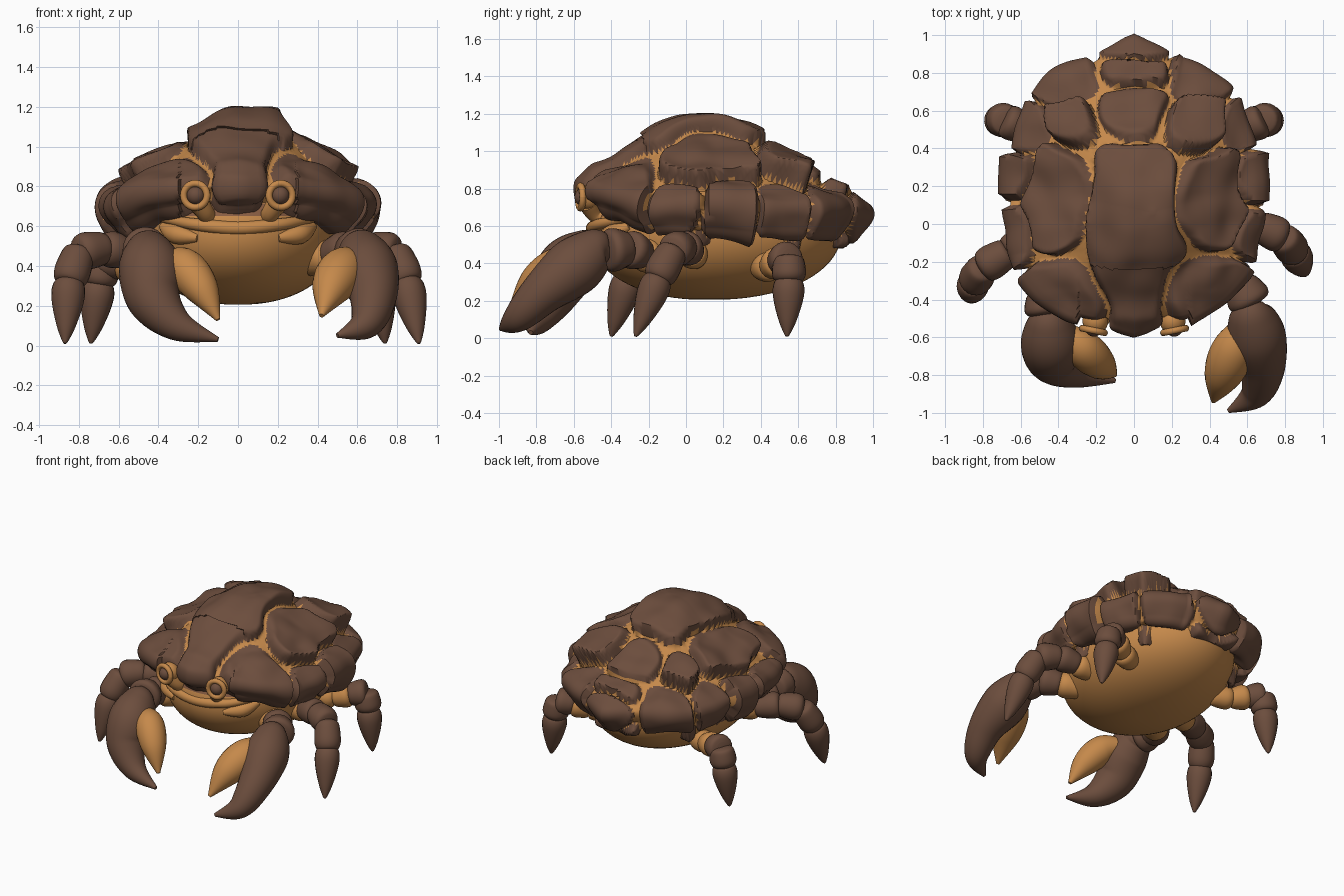
import bpy, bmesh
from math import sin, cos, pi, radians
from mathutils import Vector, Matrix, noise

cube = bpy.data.objects.get("Cube")
if cube:
    bpy.data.objects.remove(cube)


def material(name, rgb):
    m = bpy.data.materials.new(name)
    m.use_nodes = True
    m.diffuse_color = (*rgb, 1)
    m.node_tree.nodes["Principled BSDF"].inputs["Base Color"].default_value = (*rgb, 1)
    return m


MATS = [material("shell_brown", (0.15, 0.075, 0.047)),
        material("skin_tan", (0.56, 0.25, 0.07)),
        material("face_brown", (0.25, 0.11, 0.055))]
DARK, TAN, FACE = range(3)


def finish(name, bm):
    bmesh.ops.recalc_face_normals(bm, faces=bm.faces)
    mesh = bpy.data.meshes.new(name)
    bm.to_mesh(mesh)
    bm.free()
    for m in MATS:
        mesh.materials.append(m)
    mesh.shade_smooth()
    mesh.set_sharp_from_angle(angle=radians(50))
    ob = bpy.data.objects.new(name, mesh)
    bpy.context.collection.objects.link(ob)
    return ob


def spline(pts, steps):
    """Catmull-Rom curve through points of any dimension."""
    p = [Vector(q) for q in pts]
    p = [p[0]] + p + [p[-1]]
    out = []
    for a, b, c, d in zip(p, p[1:], p[2:], p[3:]):
        for k in range(steps):
            t = k / steps
            out.append(0.5 * (2 * b + (c - a) * t + (2 * a - 5 * b + 4 * c - d) * t * t
                              + (3 * b - a - 3 * c + d) * t ** 3))
    return out + [p[-1]]


def skin(bm, rings, mat):
    """Bridge rings of points into a closed skin with capped ends."""
    rings = [[bm.verts.new(co) for co in ring] for ring in rings]
    faces = [bm.faces.new(rings[0]), bm.faces.new(rings[-1])]
    n = len(rings[0])
    for r, s in zip(rings, rings[1:]):
        for i in range(n):
            j = (i + 1) % n
            faces.append(bm.faces.new((r[i], r[j], s[j], s[i])))
    for f in faces:
        f.material_index = mat


def tube(bm, pts, mat, sides=20, steps=6):
    """Sweep circles along points given as x, y, z, radius."""
    path = spline(pts, steps)
    side = Vector((0.3, 1, 0.2))
    rings = []
    for i, p in enumerate(path):
        tan = (path[min(i + 1, len(path) - 1)] - path[max(i - 1, 0)]).xyz.normalized()
        side = (side - tan * side.dot(tan)).normalized()
        up = tan.cross(side)
        r = max(p.w, 0.004)
        rings.append([p.xyz + r * (side * cos(2 * pi * k / sides) + up * sin(2 * pi * k / sides))
                      for k in range(sides)])
    skin(bm, rings, mat)


def limb(bm, joints, tan_count, pointed):
    """Chain of bulging segments, the first few in skin colour."""
    joints = [Vector(j) for j in joints]
    last = len(joints) - 2
    for i, (a, b) in enumerate(zip(joints, joints[1:])):
        tip = pointed and i == last
        shape = ((-.05, .6), (.03, .9), (.2, 1), (.45, .85), (.75, .52), (.95, .2), (1, .08)) \
            if tip else ((-.1, .5), (.02, .85), (.35, 1), (.75, 1.05), (1, .88), (1.1, .5))
        pts = []
        for t, s in shape:
            p = a.lerp(b, t)
            p.w = s * (a.w if tip else a.w + (b.w - a.w) * min(max(t, 0), 1))
            pts.append(p)
        tube(bm, pts, TAN if i < tan_count else DARK)


# Body: flattened belly below, fuller walls above
bm = bmesh.new()
rings = []
for k in range(1, 36):
    a = -pi / 2 + pi * k / 36
    r = cos(a) ** (0.4 if a > 0 else 0.9)
    z = 0.56 + sin(a) * (0.27 if a > 0 else 0.355)
    rings.append([(0.52 * r * cos(t), 0.12 + (0.71 if sin(t) > 0 else 0.64) * r * sin(t), z)
                  for t in (2 * pi * i / 64 for i in range(64))])
skin(bm, rings, TAN)
for f in bm.faces:
    c = f.calc_center_median()
    if c.y < -0.3 and 0.645 < c.z < 0.71 and abs(c.x) < 0.32:
        f.material_index = FACE
finish("body", bm)

# Mouth: lip ridge and cheek bumps
bm = bmesh.new()
tube(bm, [(-.38, -.32, .64, .02), (-.22, -.46, .61, .03), (0, -.5, .59, .035),
          (.22, -.46, .61, .03), (.38, -.32, .64, .02)], TAN)
for s in (-1, 1):
    tube(bm, [(s * .38, -.3, .6, .02), (s * .31, -.39, .56, .05), (s * .2, -.46, .54, .02)], TAN)
finish("mouth", bm)

# Shell plates: x, y, half width, half length, lift
PLATES = [(0, -.02, .28, .5, .075), (.38, .12, .18, .3, .06), (.4, -.36, .24, .22, .06),
          (.62, -.08, .13, .13, .07), (.63, .23, .14, .14, .09), (.56, .5, .13, .13, .04),
          (.3, .5, .15, .14, .11), (0, .56, .19, .17, .05), (0, .79, .18, .1, .06),
          (0, .95, .2, .1, .04), (.35, .78, .17, .14, .045)]
PLATES += [(-p[0], *p[1:]) for p in PLATES if p[0] > 0]


def plate_at(co):
    """Distance inside the nearest plate's edge (negative on a seam), and that plate."""
    wob = noise.noise_vector(co * 4) * 0.05
    x, y = co.x + wob.x, co.y + wob.y
    ranked = sorted(((((x - p[0]) / p[2]) ** 2 + ((y - p[1]) / p[3]) ** 2) ** 0.5, p)
                    for p in PLATES)
    d1, d2, d3 = (r[0] for r in ranked[:3])
    seam = 0.08 + 0.2 * max(0, noise.noise(co * 5)) + 0.2 * max(0, 1 - (d3 - d1) / 0.5)
    return d2 - d1 - seam, ranked[0][1]


# Shell: domed surface, then each plate raised above the seams
PROFILE = [(.01, 1), (.16, .97), (.3, .89), (.5, .71), (.7, .52), (.86, .39), (.97, .3),
           (1, .22), (.95, .08), (.9, 0), (.78, 0)]
bm = bmesh.new()
rings = []
for r, f in spline(PROFILE, 9):
    ring = []
    for i in range(280):
        a = 2 * pi * i / 280
        c, s = cos(a), sin(a)
        x = 0.63 * r * abs(c) ** 0.77 * (1 if c > 0 else -1)
        point = r ** 4 * max(0, 1 - abs(x) / (0.24 if s > 0 else 0.15))
        y = r * abs(s) ** 0.77 * (0.7 + 0.11 * point if s > 0 else -0.66 - 0.08 * point)
        y += 0.16 - 0.1 * (1 - r) ** 2
        rim = 0.58 + 0.16 * min(1, max(0, (-0.15 - y) / 0.35)) - 0.07 * max(0, y - 0.3)
        full = max(f, 0) ** (1 - 0.28 * max(0, -s) * (1.6 - r))
        full *= 1 - 0.5 * max(0, -s) * r ** 8
        ring.append((x + 0.1 * (1 - r) ** 2, y, rim + (1.14 - rim) * full))
    rings.append(ring)
skin(bm, rings, DARK)
bmesh.ops.recalc_face_normals(bm, faces=bm.faces)
bm.normal_update()
for f in bm.faces:
    if plate_at(f.calc_center_median())[0] < 0:
        f.material_index = TAN
moves = []
for v in bm.verts:
    inside, p = plate_at(v.co)
    t = min(1, max(0, inside) / 0.32)
    out = Vector((v.co.x, v.co.y - 0.1, 0)).normalized()
    tilt = 0.3 * out.dot(Vector((v.co.x - p[0], v.co.y - p[1], 0))) if p[0] else 0
    push = v.normal.copy()
    if v.co.y < -0.2 and abs(v.co.x) < 0.28:
        push.y *= 0.35
    moves.append(push * ((p[4] + tilt) * t * (2 - t) + 0.03 * noise.noise(v.co * 6) * t))
for v, m in zip(bm.verts, moves):
    v.co += m
finish("shell", bm)

# Eyes: stalk, ball, raised ring and dark pupil
for s, label in ((-1, "right"), (1, "left")):
    bm = bmesh.new()
    tube(bm, [(s * .16, -.4, .64, .05), (s * .16, -.48, .66, .045), (s * .2, -.52, .72, .055)], TAN)
    turn = Matrix.Translation((s * .205, -.515, .755)) @ Matrix.Rotation(s * 0.2, 4, 'Z')
    for radius, depth, mat in ((.068, 0, TAN), (.047, -.035, DARK)):
        made = bmesh.ops.create_uvsphere(bm, u_segments=24, v_segments=14, radius=radius,
                                         matrix=turn @ Matrix.Translation((0, depth, 0)))
        for v in made["verts"]:
            for f in v.link_faces:
                f.material_index = mat
    loop = [[turn @ Vector(((.06 + .018 * cos(b)) * cos(a), -.05 + .018 * sin(b),
                            (.06 + .018 * cos(b)) * sin(a)))
             for b in (2 * pi * j / 10 for j in range(10))]
            for a in (2 * pi * i / 28 for i in range(29))]
    skin(bm, loop, TAN)
    finish(label + "_eye", bm)

# Walking legs
LEGS = {
    "left_front_leg": [(.4, .05, .43, .07), (.53, .03, .46, .08), (.66, -.01, .49, .09),
                       (.79, -.07, .47, .09), (.85, -.15, .32, .085), (.91, -.27, .01, .02)],
    "right_front_leg": [(-.4, -.03, .43, .07), (-.53, -.08, .46, .08), (-.67, -.15, .49, .09),
                        (-.8, -.23, .47, .09), (-.85, -.31, .32, .085), (-.87, -.4, .01, .02)],
    "left_rear_leg": [(.36, .4, .38, .075), (.48, .45, .38, .075), (.58, .5, .41, .085),
                      (.68, .55, .43, .09), (.7, .55, .31, .085), (.74, .54, .01, .02)],
}
LEGS["right_rear_leg"] = [(-x, y, z, r) for x, y, z, r in LEGS["left_rear_leg"]]
for name, joints in LEGS.items():
    bm = bmesh.new()
    limb(bm, joints, 2 if "rear" in name else 1, True)
    finish(name, bm)

# Claw arms: jointed arm, brown palm with fixed finger, tan moving finger
CLAWS = {
    "left": ([(.34, -.15, .42, .08), (.46, -.23, .45, .09), (.56, -.31, .48, .1),
              (.62, -.42, .47, .115)],
             [(.61, -.42, .48, .07), (.62, -.48, .47, .12), (.65, -.6, .38, .155),
              (.68, -.76, .25, .12), (.64, -.9, .11, .08), (.5, -.99, .05, .012)],
             [(.6, -.52, .42, .06), (.53, -.66, .38, .115), (.47, -.8, .29, .1),
              (.42, -.94, .15, .012)]),
    "right": ([(-.34, -.2, .42, .08), (-.43, -.28, .45, .09), (-.48, -.36, .48, .1),
               (-.46, -.47, .48, .115)],
              [(-.45, -.46, .49, .07), (-.45, -.52, .47, .12), (-.44, -.63, .38, .16),
               (-.42, -.72, .23, .135), (-.3, -.79, .1, .08), (-.1, -.83, .03, .012)],
              [(-.36, -.58, .42, .06), (-.27, -.66, .39, .1), (-.18, -.74, .28, .085),
               (-.1, -.8, .13, .012)]),
}
for label, (arm, palm, finger) in CLAWS.items():
    bm = bmesh.new()
    limb(bm, arm, 1, False)
    finish(label + "_claw_arm", bm)
    bm = bmesh.new()
    tube(bm, palm, DARK, 28, 8)
    finish(label + "_claw_palm", bm)
    bm = bmesh.new()
    tube(bm, finger, TAN, 24, 8)
    finish(label + "_claw_finger", bm)
